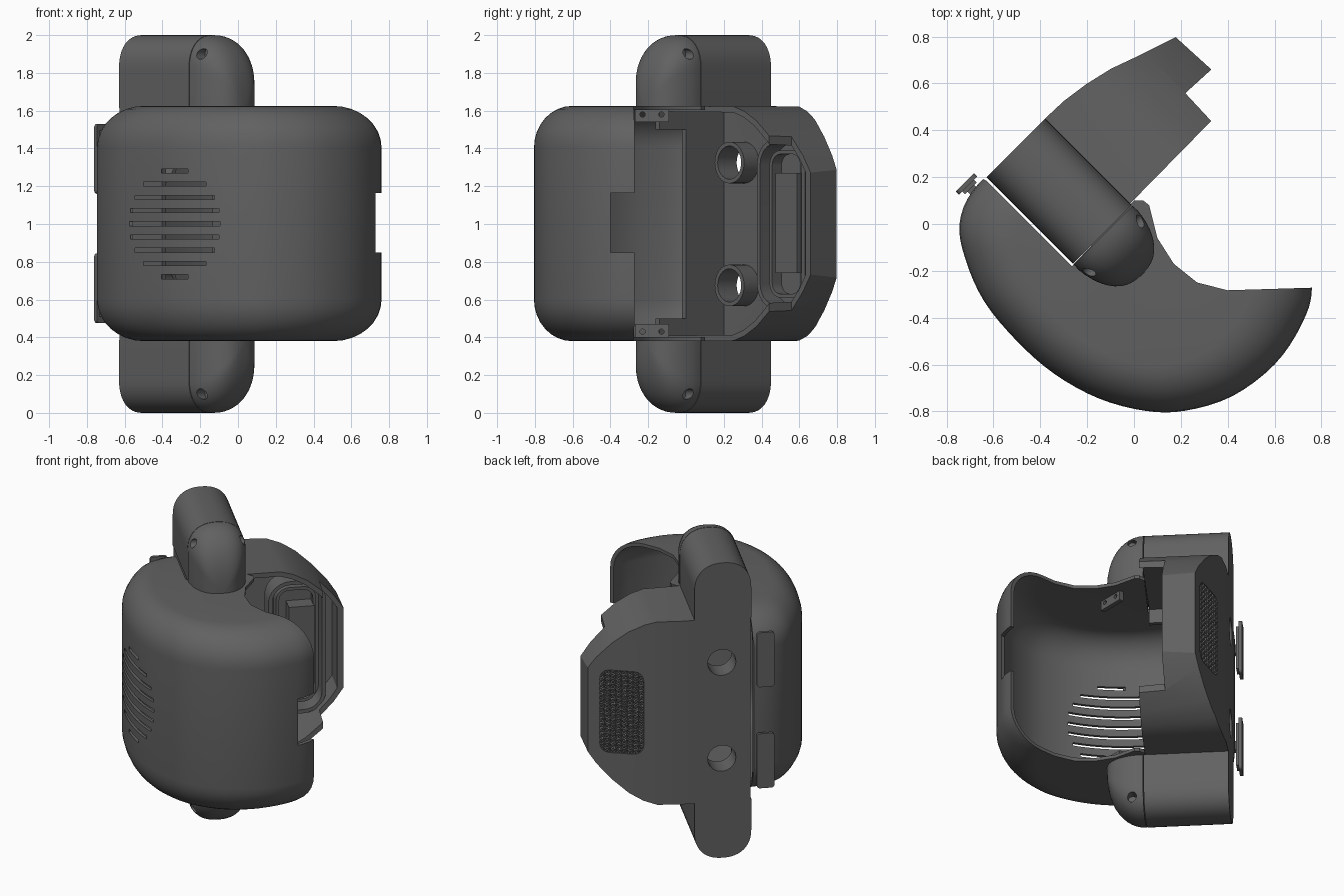
import bpy, bmesh, math
from mathutils import Matrix, Vector

if "Cube" in bpy.data.objects:
    bpy.data.objects.remove(bpy.data.objects["Cube"])

ROT = Matrix.Rotation(-math.pi / 4, 4, 'Z')   # bracket frame (u, v, z) -> world
DARK = bpy.data.materials.new("dark_plastic")
DARK.diffuse_color = (.12, .12, .12, 1)
DARK.use_nodes = True
DARK.node_tree.nodes["Principled BSDF"].inputs["Base Color"].default_value = DARK.diffuse_color


def finish(name, bm, turn=True):
    bmesh.ops.recalc_face_normals(bm, faces=bm.faces[:])
    me = bpy.data.meshes.new(name)
    bm.to_mesh(me)
    bm.free()
    if turn:
        me.transform(ROT)
    me.materials.append(DARK)
    ob = bpy.data.objects.new(name, me)
    bpy.context.collection.objects.link(ob)
    return ob


def loft(name, rings, turn=True):
    bm = bmesh.new()
    vs = [[bm.verts.new(p) for p in r] for r in rings]
    n = len(vs[0])
    for a, b in zip(vs, vs[1:]):
        for i in range(n):
            bm.faces.new((a[i], a[(i + 1) % n], b[(i + 1) % n], b[i]))
    bm.faces.new(vs[0])
    bm.faces.new(vs[-1])
    return finish(name, bm, turn)


def prism(name, pts, a, b, axis='z', turn=True):
    put = {'z': lambda p, h: (p[0], p[1], h),
           'u': lambda p, h: (h, p[0], p[1]),
           'v': lambda p, h: (p[0], h, p[1])}[axis]
    return loft(name, [[put(p, h) for p in pts] for h in (a, b)], turn)


def box(name, lo, hi, turn=True):
    return prism(name, [(lo[0], lo[1]), (hi[0], lo[1]), (hi[0], hi[1]), (lo[0], hi[1])], lo[2], hi[2], 'z', turn)


def circle(cx, cy, r, n=32):
    return [(cx + r * math.cos(2 * math.pi * i / n), cy + r * math.sin(2 * math.pi * i / n)) for i in range(n)]


def round_rect(cx, cy, w, h, r, n=6):
    pts = []
    for k, (sx, sy) in enumerate(((1, 1), (-1, 1), (-1, -1), (1, -1))):
        for i in range(n + 1):
            a = math.pi / 2 * (k + i / n)
            pts.append((cx + sx * (w / 2 - r) + r * math.cos(a), cy + sy * (h / 2 - r) + r * math.sin(a)))
    return pts


def boolean(ob, tool, op='DIFFERENCE'):
    m = ob.modifiers.new("cut", 'BOOLEAN')
    m.object, m.operation, m.solver = tool, op, 'EXACT'
    bpy.context.view_layer.objects.active = ob
    bpy.ops.object.modifier_apply(modifier=m.name)
    bpy.data.objects.remove(tool)
    return ob


def smooth(ob, deg=32):
    bpy.ops.object.select_all(action='DESELECT')
    ob.select_set(True)
    bpy.context.view_layer.objects.active = ob
    bpy.ops.object.shade_smooth_by_angle(angle=math.radians(deg))


# --- curved outer shell: rounded pod, hollowed and cut open at the back
KEYS = [(.76, -.27), (.72, -.02), (.5, .25), (.15, .4), (-.25, .38), (-.55, .26), (-.69, .14), (-.745, 0),
        (-.72, -.15), (-.64, -.33), (-.5, -.5), (-.34, -.64), (-.15, -.745), (.05, -.798), (.22, -.797),
        (.42, -.735), (.6, -.6), (.715, -.43)]


def outline(steps=4):
    pts, n = [], len(KEYS)
    for i in range(n):
        p0, p1, p2, p3 = (Vector(KEYS[(i + k) % n]) for k in (-1, 0, 1, 2))
        for s in range(steps):
            t = s / steps
            pts.append(.5 * (2 * p1 + (p2 - p0) * t + (2 * p0 - 5 * p1 + 4 * p2 - p3) * t * t
                             + (3 * p1 - p0 - 3 * p2 + p3) * t ** 3))
    return pts


def pod(name, inset):
    c, r, z0, rings = Vector((0, -.2)), .22 - inset, .38 + inset, []
    half = [(inset + r * (1 - math.sin(a)), z0 + r * (1 - math.cos(a)))
            for a in (math.pi / 2 * i / 8 for i in range(9))]
    for d, z in half + [(d, 2.005 - z) for d, z in reversed(half)]:
        rings.append([(*(c + (p - c) * (1 - d / .66)), z) for p in outline()])
    return loft(name, rings, False)


shell = boolean(pod("outer_shell", 0), pod("shell_hollow", .022))
opening = [(1.2, -.27), (.76, -.272), (.4, -.283), (.27, -.25), (.17, -.17), (.1, -.06), (.065, .08), (.04, .1),
           (0, .1), (-.265, -.18), (-.63, .185), (-.75, .24), (-1.2, .5), (-1.2, 1.2), (1.2, 1.2)]
boolean(shell, prism("opening", opening, 0, 2, 'z', False))
boolean(shell, box("edge_notch", (.6, -.4, .85), (.9, -.2, 1.165), False))
for k in range(-4, 5):                                   # speaker slots
    w = (.24, .235, .21, .165, .07)[abs(k)]
    boolean(shell, box("slot", (-.335 - w, -.95, .99 + k * .07), (-.335 + w, -.41, 1.012 + k * .07), False))
smooth(shell)

# --- bracket body: plan profile crossed with side outline, hollow towards +u
plan = [(-.587, -.3), (-.587, .05), (-.583, .16), (-.566, .28), (-.538, .4), (-.502, .5), (-.438, .69),
        (-.233, .7), (-.24, .55), (-.078, .544), (-.07, -.3)]
plan_in = [(-.555, -.27), (-.555, .05), (-.534, .27), (-.47, .49), (-.42, .66), (.2, .66), (.2, -.27)]
top = [(-.4, .625), (.28, .62), (.36, .595), (.45, .545), (.55, .46), (.64, .36), (.7, .27), (.75, .15)]


def side(sv, sz):
    up = [(.2 + (v - .2) * sv, 1.002 + z * sz) for v, z in top]
    return up + [(v, 2.004 - z) for v, z in reversed(up)]


body = boolean(prism("bracket_body", plan, .3, 1.7), prism("side_cut", side(1, 1), -1, .5, 'u'), 'INTERSECT')
hollow = boolean(prism("hollow", plan_in, .3, 1.7), prism("side_in", side(.94, .95), -1, .5, 'u'), 'INTERSECT')
boolean(body, hollow)
boolean(body, box("window", (-.27, -.5, .5), (.1, -.1, 1.5)))
boolean(body, prism("grille_hole", round_rect(.49, 1, .26, .56, .06), -.8, -.455, 'u'))
for z in (.675, 1.325):
    boolean(body, prism("hole", circle(-.12, z, .088), -.8, -.5, 'u'))
    tube = prism("tube", circle(-.12, z, .11), -.586, -.445, 'u')
    smooth(boolean(tube, prism("bore", circle(-.12, z, .088), -.8, -.3, 'u')))
smooth(body, 20)

# --- woven grille panel in the sloped back wall
bm = bmesh.new()
bmesh.ops.create_grid(bm, x_segments=8, y_segments=17, size=.5)
for v in bm.verts:
    x, y = v.co.x * .27, v.co.y * .57
    v.co = (-.495 + x * .34, .49 + x, 1 + y)
bmesh.ops.poke(bm, faces=bm.faces[:])
grille = finish("grille_mesh", bm)
wire = grille.modifiers.new("wire", 'WIREFRAME')
wire.thickness = .014

# --- driver housing inside the bracket
frame = prism("driver_frame", round_rect(.42, 1, .36, .9, .14), -.43, -.29, 'u')
smooth(boolean(frame, prism("frame_in", round_rect(.42, 1, .31, .85, .11), -.41, 0, 'u')))
ring = prism("driver_ring", round_rect(.42, 1, .25, .78, .08), -.415, -.33, 'u')
smooth(boolean(ring, prism("ring_in", round_rect(.42, 1, .21, .74, .06), -.4, 0, 'u')))
box("driver_plate", (-.42, .37, .74), (-.3, .53, 1.27))


# --- upper and lower arms with domed noses
def section(u, s, flip, n=2.3, half=.177):
    pts = []
    for i in range(25):
        a = math.pi * i / 24
        c, t = math.cos(a), max(math.sin(a), 0)
        v = -.127 + s * half * math.copysign(abs(c) ** (2 / n), c)
        pts.append((u, v, 1.615 + s * (.205 + .18 * t ** (2 / n))))
    pts = [(u, pts[0][1], 1.615)] + pts + [(u, pts[-1][1], 1.615)]
    return [(a, b, 2 - z) for a, b, z in pts] if flip else pts


for flip, tag in ((False, "upper"), (True, "lower")):
    smooth(loft(tag + "_arm", [section(u, 1, flip) for u in (-.587, -.064)]))
    rings = [section(-.06, 1, flip)]
    for i in range(1, 13):
        a = math.pi / 2 * min(i / 12, .985)
        rings.append(section(-.06 + .237 * math.sin(a), math.cos(a) ** .8, flip, half=.18))
    nose = loft(tag + "_nose", rings)
    z = .1 if flip else 1.9
    for v in (-.35, .1):                                 # screw recesses
        boolean(nose, prism("screw", circle(.01, z, .028, 16), v - .12, v + .12, 'v'))
    smooth(nose, 40)
    # pivot tab inside the shell
    zc = .43 if flip else 1.58
    tab = box(tag + "_pivot_tab", (.01, -.27, zc - .04), (.04, -.09, zc + .04), False)
    for y in (-.23, -.13):
        boolean(tab, prism("pin", circle(y, zc, .014, 12), -.2, .2, 'u', False))
    # hinge clip on the back edge of the shell
    zc = .66 if flip else 1.345
    prism(tag + "_clip_plate", round_rect(-.385, zc, .11, .37, .02), -.637, -.617, 'u')
    box(tag + "_clip_pad", (-.62, -.42, zc - .15), (-.6, -.35, zc + .15))
    box(tag + "_clip_stem", (-.605, -.405, zc - .03), (-.54, -.365, zc + .03))
